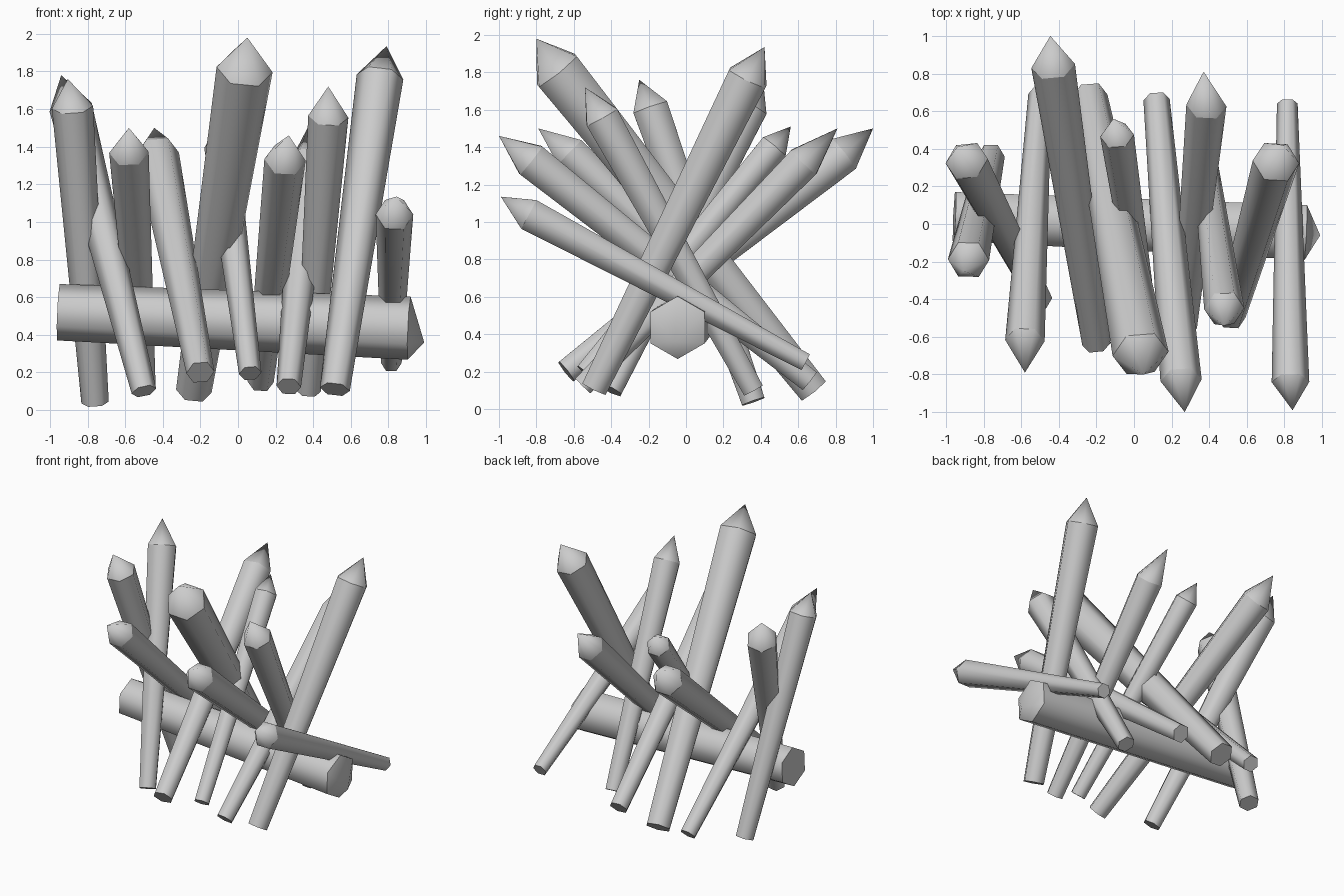
import bpy
import bmesh
import math
from mathutils import Vector

SIDES = 6

default_cube = bpy.data.objects.get("Cube")
if default_cube:
    bpy.data.objects.remove(default_cube, do_unlink=True)

# Single plain material shared by every pole
grey = bpy.data.materials.new("plain grey")
grey.use_nodes = True
grey.diffuse_color = (0.6, 0.6, 0.6, 1)
shader = next(n for n in grey.node_tree.nodes if n.type == "BSDF_PRINCIPLED")
shader.inputs["Base Color"].default_value = grey.diffuse_color


def ring(bm, centre, axis, corner, radius):
    """Six-sided ring of vertices around an axis, one corner facing 'corner'."""
    side = (corner - axis * corner.dot(axis)).normalized()
    other = axis.cross(side)
    verts = []
    for i in range(SIDES):
        angle = math.tau * i / SIDES
        offset = side * math.cos(angle) + other * math.sin(angle)
        verts.append(bm.verts.new(centre + offset * radius))
    return verts


def sharpened_pole(name, base, shoulder, tip, base_radius, shoulder_radius,
                   corner=(1, 0, 0)):
    """Tapered hexagonal pole, wider towards its pointed end."""
    base, shoulder, corner = Vector(base), Vector(shoulder), Vector(corner)
    axis = (shoulder - base).normalized()
    bm = bmesh.new()
    low = ring(bm, base, axis, corner, base_radius)
    high = ring(bm, shoulder, axis, corner, shoulder_radius)
    point = bm.verts.new(tip)

    # Cut end, shaft sides and point
    bm.faces.new(low[::-1])
    for i in range(SIDES):
        j = (i + 1) % SIDES
        bm.faces.new((low[i], low[j], high[j], high[i]))
        bm.faces.new((high[i], high[j], point))

    # Smooth around the shaft, crisp at the cut end and at the shoulder
    for face in bm.faces:
        face.smooth = True
    for loop in (low, high):
        for i in range(SIDES):
            bm.edges.get((loop[i], loop[(i + 1) % SIDES])).smooth = False
    bmesh.ops.recalc_face_normals(bm, faces=bm.faces[:])

    mesh = bpy.data.meshes.new(name)
    bm.to_mesh(mesh)
    bm.free()
    mesh.materials.append(grey)
    pole = bpy.data.objects.new(name, mesh)
    bpy.context.collection.objects.link(pole)
    return pole


# Horizontal log that ties the barricade together
sharpened_pole("cross_log", (-.955, .04, .52), (.91, -.045, .435),
               (.99, -.06, .36), .15, .168, corner=(0, 0, 1))

# Stakes leaning towards the front
sharpened_pole("front_stake_outer_right", (-.76, .36, .04), (-.88, -.19, 1.61),
               (-.905, -.25, 1.76), .073, .11)
sharpened_pole("front_stake_right", (-.5, .69, .12), (-.58, -.62, 1.37),
               (-.58, -.79, 1.5), .062, .105)
sharpened_pole("front_stake_tall", (-.235, .68, .1), (.035, -.69, 1.81),
               (.05, -.8, 1.98), .095, .15)
sharpened_pole("front_stake_middle", (.12, .66, .15), (.25, -.83, 1.33),
               (.27, -1, 1.46), .07, .11)
sharpened_pole("front_stake_left", (.375, .36, .1), (.48, -.45, 1.56),
               (.48, -.54, 1.72), .065, .107)
sharpened_pole("front_stake_outer_left", (.815, .64, .25), (.832, -.84, 1.04),
               (.843, -.99, 1.135), .055, .1)

# Stakes leaning towards the back
sharpened_pole("back_stake_outer_right", (-.5, -.4, .1), (-.89, .335, 1.61),
               (-.94, .41, 1.78), .067, .115)
sharpened_pole("back_stake_right", (-.2, -.64, .2), (-.43, .84, 1.36),
               (-.445, 1, 1.5), .075, .117)
sharpened_pole("back_stake_thin", (.065, -.54, .195), (-.09, .47, 1.4),
               (-.11, .56, 1.51), .06, .09)
sharpened_pole("back_stake_middle", (.27, -.55, .125), (.385, .63, 1.32),
               (.37, .81, 1.5), .065, .107)
sharpened_pole("back_stake_tall", (.515, -.49, .11), (.755, .33, 1.77),
               (.79, .42, 1.935), .08, .125)
